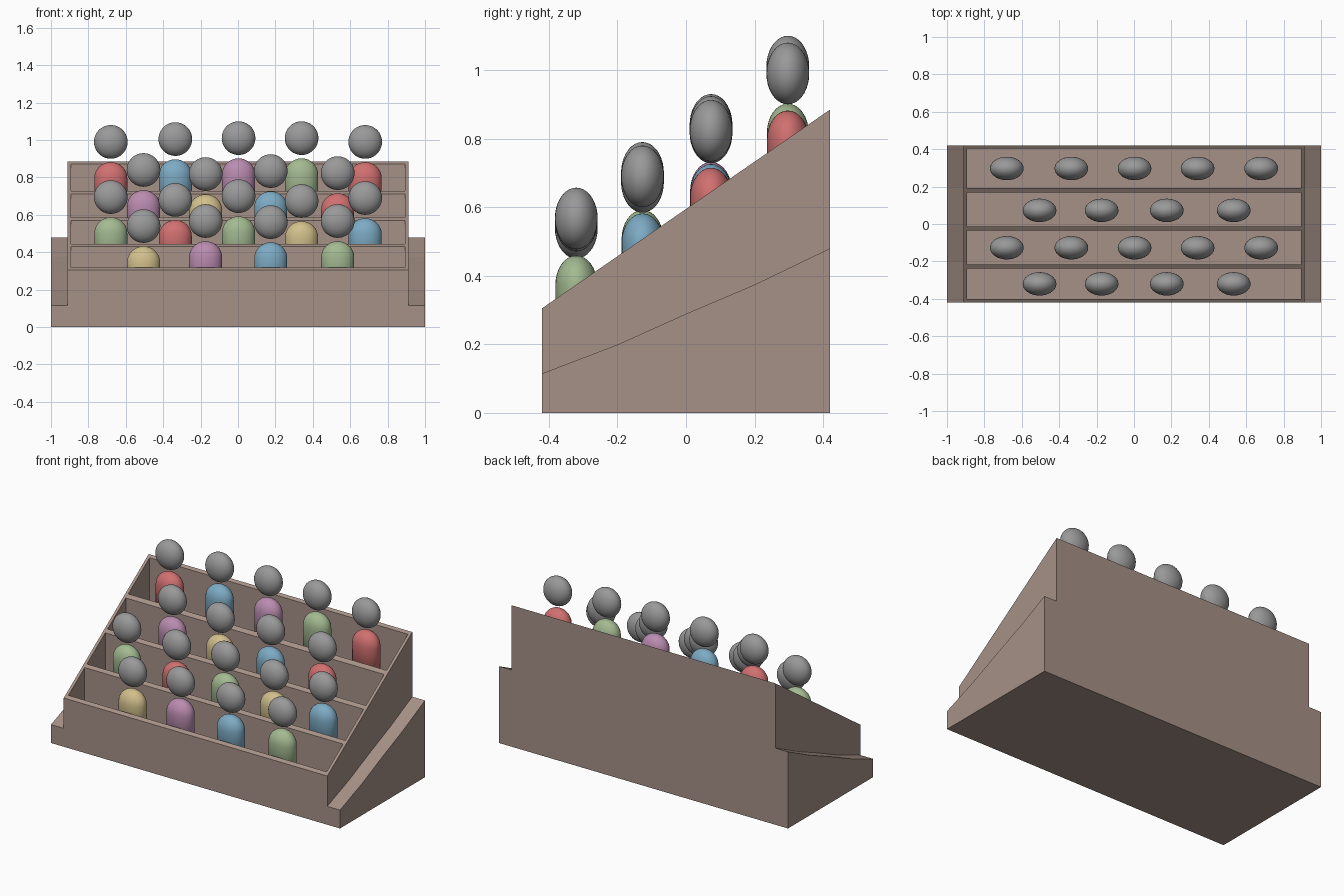
import bpy, bmesh, math

if "Cube" in bpy.data.objects:
    bpy.data.objects.remove(bpy.data.objects["Cube"])


def material(name, rgb):
    m = bpy.data.materials.new(name)
    lin = [c / 12.92 if c <= 0.04045 else ((c + 0.055) / 1.055) ** 2.4 for c in rgb]
    m.diffuse_color = (*lin, 1)
    m.use_nodes = True
    m.node_tree.nodes["Principled BSDF"].inputs["Base Color"].default_value = m.diffuse_color
    return m


MATS = {
    "brown": material("taupe brown", (0.65, 0.57, 0.53)),
    "grey": material("head grey", (0.60, 0.60, 0.60)),
    "r": material("red", (0.82, 0.44, 0.44)),
    "b": material("blue", (0.49, 0.67, 0.77)),
    "p": material("purple", (0.73, 0.55, 0.69)),
    "g": material("green", (0.64, 0.73, 0.57)),
    "y": material("yellow", (0.82, 0.75, 0.55)),
}


def finish(name, bm, mat, smooth=False):
    bmesh.ops.recalc_face_normals(bm, faces=bm.faces)
    mesh = bpy.data.meshes.new(name)
    bm.to_mesh(mesh)
    bm.free()
    ob = bpy.data.objects.new(name, mesh)
    bpy.context.collection.objects.link(ob)
    mesh.materials.append(MATS[mat])
    for f in mesh.polygons:
        f.use_smooth = smooth
    return ob


def extrude_x(bm, profile, x0, x1):
    """Solid from a y-z outline swept along x."""
    face = bm.faces.new([bm.verts.new((x0, y, z)) for y, z in profile])
    ext = bmesh.ops.extrude_face_region(bm, geom=[face])
    for v in ext["geom"]:
        if isinstance(v, bmesh.types.BMVert):
            v.co.x = x1


def slope(y):
    return 0.305 + (y + 0.42) * 0.69


# Row data: trough front and back, person y, x positions, head heights, colours
FIVE = (-0.68, -0.335, 0.003, 0.34, 0.68)
FOUR = (-0.505, -0.173, 0.175, 0.533)
ROWS = [
    (-0.400, -0.238, -0.320, FOUR, (0.54, 0.567, 0.561, 0.567), "ypbg"),
    (-0.217, -0.035, -0.127, FIVE, (0.695, 0.68, 0.70, 0.674, 0.69), "grgyb"),
    (-0.013, 0.168, 0.073, FOUR, (0.84, 0.818, 0.834, 0.823), "pybr"),
    (0.192, 0.403, 0.297, FIVE, (0.99, 1.005, 1.01, 1.01, 0.99), "rbpgr"),
]
DEPTH = 0.16

# Main wedge of the stand with four troughs cut out
bm = bmesh.new()
extrude_x(bm, [(-0.42, 0), (0.42, 0), (0.42, slope(0.42)), (-0.42, slope(-0.42))], -0.912, 0.912)
stand = finish("stand", bm, "brown")

bm = bmesh.new()
for y0, y1, *_ in ROWS:
    floor = slope(y0) - DEPTH
    extrude_x(bm, [(y0, floor), (y1, floor), (y1, 1.2), (y0, 1.2)], -0.894, 0.894)
cutter = finish("trough_cutter", bm, "brown")
cutter.hide_render = True
cutter.hide_set(True)
cut = stand.modifiers.new("troughs", "BOOLEAN")
cut.operation = "DIFFERENCE"
cut.solver = "EXACT"
cut.object = cutter

# Lower sloping ledges on both sides
LEDGE = [(-0.42, 0), (0.42, 0), (0.42, 0.48), (0.2, 0.374), (0, 0.289), (-0.2, 0.199), (-0.42, 0.115)]
for side, name in ((-1, "left_ledge"), (1, "right_ledge")):
    bm = bmesh.new()
    extrude_x(bm, LEDGE, side * 0.912, side * 1.0)
    finish(name, bm, "brown")


def head(name, x, y, z):
    bm = bmesh.new()
    bmesh.ops.create_uvsphere(bm, u_segments=32, v_segments=18, radius=1)
    for v in bm.verts:
        v.co = (x + v.co.x * 0.09, y + v.co.y * 0.0625, z + v.co.z * 0.09)
    finish(name, bm, "grey", True)


def torso(name, x, y, floor, top, mat):
    """Oval post with a domed top."""
    bm = bmesh.new()
    dome, n, steps = 0.085, 32, 8
    rings = [(1.0, floor)] + [
        (math.cos(a), top - dome + dome * math.sin(a))
        for a in (i * math.pi / 2 / steps for i in range(steps))]
    loops = [[bm.verts.new((x + 0.088 * r * math.cos(2 * math.pi * i / n),
                            y + 0.061 * r * math.sin(2 * math.pi * i / n), z))
              for i in range(n)] for r, z in rings]
    for lo, hi in zip(loops, loops[1:]):
        for i in range(n):
            bm.faces.new((lo[i], lo[(i + 1) % n], hi[(i + 1) % n], hi[i]))
    tip = bm.verts.new((x, y, top))
    for i in range(n):
        bm.faces.new((loops[-1][i], loops[-1][(i + 1) % n], tip))
    bm.faces.new(loops[0][::-1]).smooth = False
    finish(name, bm, mat, True)


# Spectators standing in the troughs
for r, (y0, y1, y, xs, heights, colours) in enumerate(ROWS, 1):
    for i, (x, z, c) in enumerate(zip(xs, heights, colours), 1):
        head(f"head_{r}_{i}", x, y, z)
        torso(f"torso_{r}_{i}", x, y, slope(y0) - DEPTH, z - 0.108, c)
